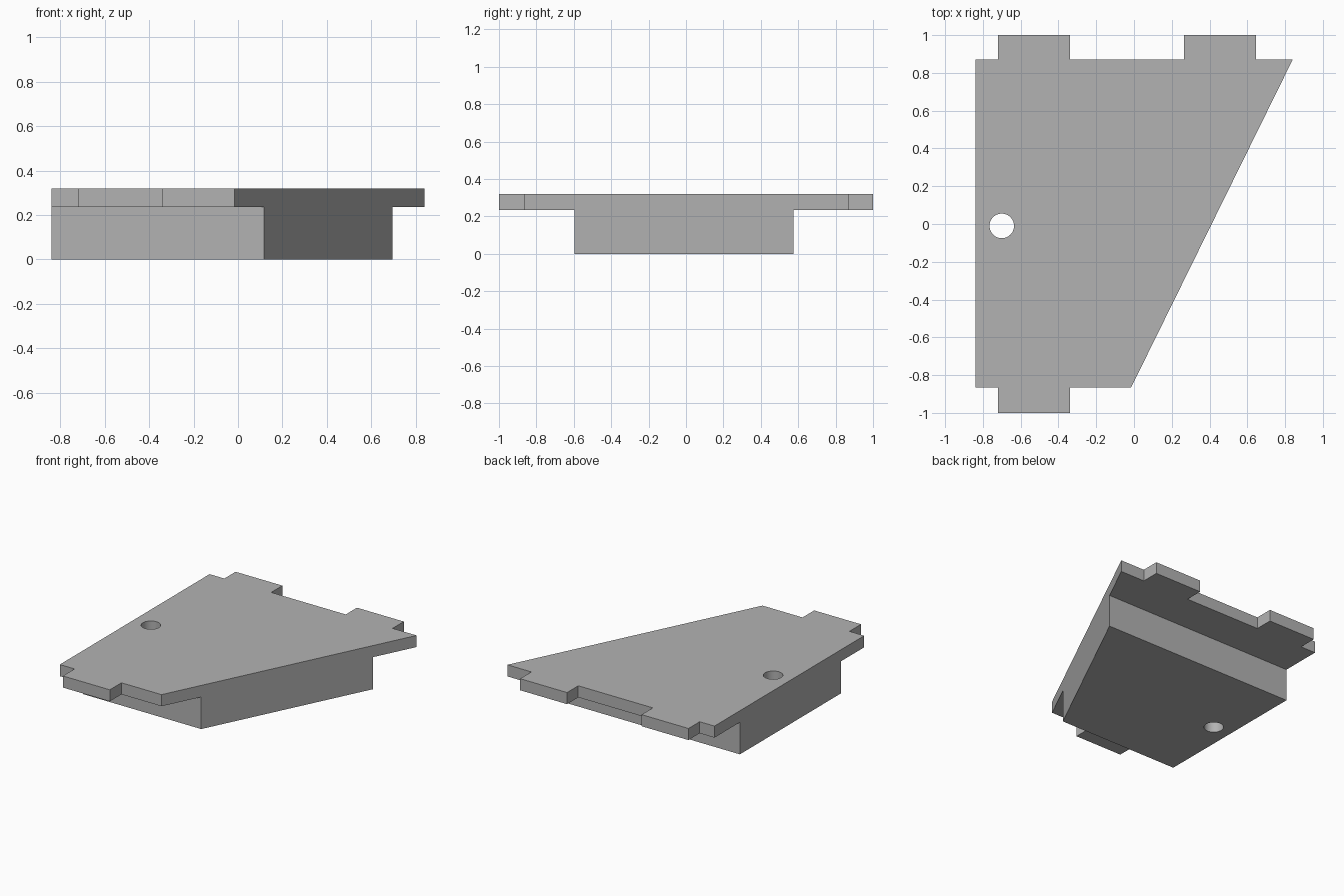
import bpy
import bmesh

cube = bpy.data.objects.get("Cube")
if cube:
    bpy.data.objects.remove(cube, do_unlink=True)

HEIGHT = 0.32        # full height
PLATE_BOTTOM = 0.235  # underside of the overhanging plate

grey = bpy.data.materials.new("plain_grey")
grey.use_nodes = True
colour = (0.45, 0.45, 0.45, 1)
grey.diffuse_color = colour
grey.node_tree.nodes["Principled BSDF"].inputs["Base Color"].default_value = colour


def prism(name, outline, z0, z1):
    """Extrude a flat outline from z0 up to z1."""
    bm = bmesh.new()
    face = bm.faces.new([bm.verts.new((x, y, z0)) for x, y in outline])
    top = bmesh.ops.extrude_face_region(bm, geom=[face])["geom"]
    verts = [v for v in top if isinstance(v, bmesh.types.BMVert)]
    bmesh.ops.translate(bm, verts=verts, vec=(0, 0, z1 - z0))
    bmesh.ops.recalc_face_normals(bm, faces=bm.faces)
    mesh = bpy.data.meshes.new(name)
    bm.to_mesh(mesh)
    bm.free()
    mesh.materials.append(grey)
    obj = bpy.data.objects.new(name, mesh)
    bpy.context.collection.objects.link(obj)
    return obj


def cut(target, cutter):
    """Subtract a cutter, then discard it."""
    cutter.hide_render = True
    mod = target.modifiers.new("cut", "BOOLEAN")
    mod.operation = "DIFFERENCE"
    mod.solver = "EXACT"
    mod.object = cutter
    bpy.context.view_layer.objects.active = target
    bpy.ops.object.modifier_apply(modifier=mod.name)
    bpy.data.objects.remove(cutter, do_unlink=True)


# Tapered panel with one front tab and two rear tabs
panel = prism("tabbed_panel", [
    (-0.84, -0.865), (-0.72, -0.865), (-0.72, -1), (-0.34, -1),
    (-0.34, -0.865), (-0.015, -0.865), (0.84, 0.87), (0.645, 0.87),
    (0.645, 1), (0.265, 1), (0.265, 0.87), (-0.34, 0.87),
    (-0.34, 1), (-0.72, 1), (-0.72, 0.87), (-0.84, 0.87),
], 0, HEIGHT)

# Cut away the underside at the front and rear, leaving the lower block
for y0, y1 in ((-1.2, -0.595), (0.575, 1.2)):
    cut(panel, prism("step_cutter", [(-1, y0), (1, y0), (1, y1), (-1, y1)],
                     -0.1, PLATE_BOTTOM))

# Round hole through the whole thickness
bpy.ops.mesh.primitive_cylinder_add(vertices=48, radius=0.065, depth=1,
                                    location=(-0.70, -0.01, 0.15))
drill = bpy.context.object
drill.name = "hole_cutter"
drill.data.materials.append(grey)
cut(panel, drill)

# Smooth the hole wall, keep all edges sharp
bpy.ops.object.select_all(action="DESELECT")
panel.select_set(True)
bpy.context.view_layer.objects.active = panel
bpy.ops.object.shade_smooth_by_angle()
